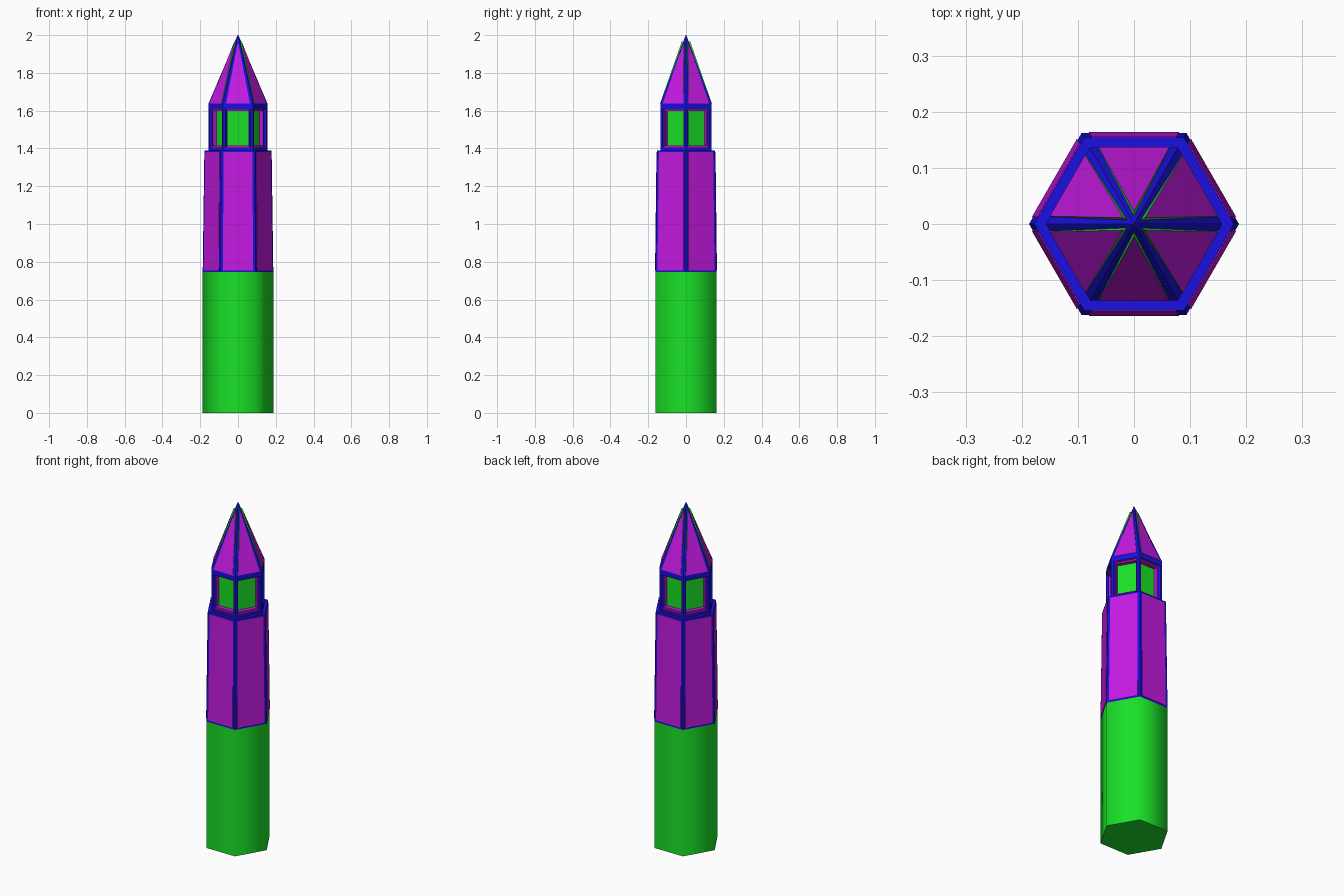
import bpy, bmesh, math
from mathutils import Matrix, Vector

if "Cube" in bpy.data.objects:
    bpy.data.objects.remove(bpy.data.objects["Cube"])


def material(name, rgb):
    m = bpy.data.materials.new(name)
    m.diffuse_color = (*rgb, 1)
    m.use_nodes = True
    m.node_tree.nodes["Principled BSDF"].inputs["Base Color"].default_value = m.diffuse_color
    return m


GREEN = material("green", (0.01, 0.75, 0.02))
PURPLE = material("purple", (0.55, 0.01, 0.75))
BLUE = material("blue", (0.01, 0.005, 0.75))
C30 = math.cos(math.pi / 6)


def finish(name, bm, mats):
    bmesh.ops.recalc_face_normals(bm, faces=bm.faces)
    me = bpy.data.meshes.new(name)
    bm.to_mesh(me)
    bm.free()
    for m in mats:
        me.materials.append(m)
    ob = bpy.data.objects.new(name, me)
    bpy.context.collection.objects.link(ob)
    return ob


def add_hex(bm, rings, centre=(0, 0)):
    """Stack of hexagon rings given as (radius, z), capped at both ends."""
    loops = [[bm.verts.new((centre[0] + r * math.cos(k * math.pi / 3),
                            centre[1] + r * math.sin(k * math.pi / 3), z))
              for k in range(6)] for r, z in rings]
    for a, b in zip(loops, loops[1:]):
        for k in range(6):
            j = (k + 1) % 6
            bm.faces.new((a[k], a[j], b[j], b[k]))
    bm.faces.new(loops[0][::-1])
    bm.faces.new(loops[-1])


def hex_stack(name, rings, mat):
    bm = bmesh.new()
    add_hex(bm, rings)
    return finish(name, bm, [mat])


def six_panels(name, front, depth, mats):
    """Raised panel on each side; second material colours its edges."""
    bm = bmesh.new()
    for k in range(6):
        rot = Matrix.Rotation(k * math.pi / 3, 3, 'Z')
        f = [bm.verts.new(rot @ Vector(p)) for p in front]
        b = [bm.verts.new(rot @ (Vector(p) + Vector((0, depth, 0)))) for p in front]
        bm.faces.new(f)
        bm.faces.new(b[::-1]).material_index = len(mats) - 1
        for i in range(len(f)):
            j = (i + 1) % len(f)
            bm.faces.new((f[i], b[i], b[j], f[j])).material_index = len(mats) - 1
    return finish(name, bm, mats)


# Lower shaft
base = hex_stack("lower_shaft", [(0.187, 0), (0.187, 0.745)], GREEN)
bpy.context.view_layer.objects.active = base
base.select_set(True)
bpy.ops.object.shade_smooth_by_angle(angle=math.radians(70))

# Middle shaft: blue frame with raised purple panels
hex_stack("middle_frame", [(0.187, 0.745), (0.178, 1.39)], BLUE)
lo, hi = 0.187 * C30 + 0.002, 0.178 * C30 + 0.002
six_panels("middle_panels", [(-0.08, -lo, 0.755), (0.08, -lo, 0.755),
                             (0.076, -hi, 1.38), (-0.076, -hi, 1.38)], 0.02, [PURPLE])

# Lantern rails and corner posts
hex_stack("lantern_lower_rail", [(0.157, 1.385), (0.157, 1.402)], BLUE)
hex_stack("lantern_upper_rail", [(0.157, 1.608), (0.157, 1.635)], BLUE)
bm = bmesh.new()
for k in range(6):
    a = k * math.pi / 3
    add_hex(bm, [(0.013, 1.395), (0.013, 1.615)], (0.144 * math.cos(a), 0.144 * math.sin(a)))
finish("lantern_posts", bm, [BLUE])

# Stepped, recessed windows: each step is (half width, margin, distance from axis)
STEPS = [(0.073, 0, 0.132), (0.064, 0.008, 0.132), (0.064, 0.008, 0.122),
         (0.056, 0.016, 0.122), (0.056, 0.016, 0.098)]
bm = bmesh.new()
for k in range(6):
    rot = Matrix.Rotation(k * math.pi / 3, 3, 'Z')
    loops = [[bm.verts.new(rot @ Vector(p)) for p in
              ((-w, -d, 1.4 + m), (w, -d, 1.4 + m), (w, -d, 1.615 - m), (-w, -d, 1.615 - m))]
             for w, m, d in STEPS]
    for a, b in zip(loops, loops[1:]):
        for i in range(4):
            j = (i + 1) % 4
            bm.faces.new((a[i], a[j], b[j], b[i]))
    bm.faces.new(loops[-1]).material_index = 1
finish("lantern_windows", bm, [PURPLE, GREEN])

# Spire: blue ribs with raised purple panels edged in green
hex_stack("spire_frame", [(0.157, 1.635), (0.002, 2.0)], BLUE)
six_panels("spire_panels", [(-0.063, -0.137, 1.638), (0.063, -0.137, 1.638),
                            (0, -0.022, 1.967)], 0.018, [PURPLE, GREEN])
